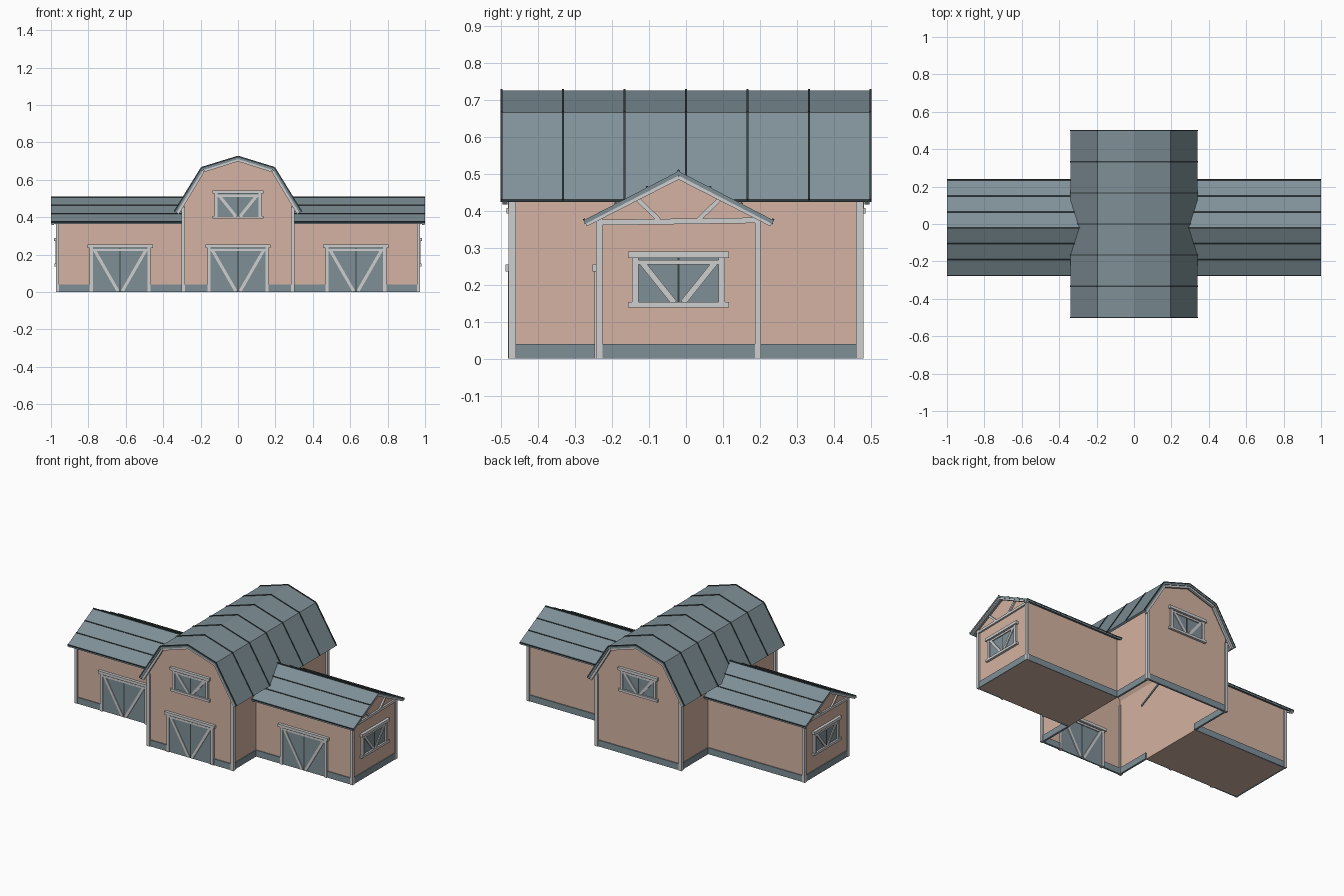
import bpy
from mathutils import Vector, Matrix

if "Cube" in bpy.data.objects:
    bpy.data.objects.remove(bpy.data.objects["Cube"])


def material(name, rgb):
    m = bpy.data.materials.new(name)
    m.use_nodes = True
    m.diffuse_color = (*rgb, 1)
    m.node_tree.nodes["Principled BSDF"].inputs["Base Color"].default_value = (*rgb, 1)
    return m


CLAY = material("clay_pink", (0.66, 0.45, 0.36))
SLATE = material("slate_grey", (0.21, 0.28, 0.31))
SEAM = material("dark_slate", (0.04, 0.055, 0.06))
TRIM = material("pale_trim", (0.62, 0.62, 0.62))


def mesh_object(name, verts, faces, mat):
    me = bpy.data.meshes.new(name)
    me.from_pydata(verts, [], faces)
    me.materials.append(mat)
    ob = bpy.data.objects.new(name, me)
    bpy.context.collection.objects.link(ob)
    return ob


def beam(name, a, b, width, depth, normal, mat):
    """Bar from a to b, its wide face turned towards normal."""
    a, b, n = Vector(a), Vector(b), Vector(normal).normalized()
    d = (b - a).normalized()
    side = n.cross(d)
    m = Matrix((d * (b - a).length, side * width, n * depth)).transposed()
    mid = (a + b) / 2
    corners = [mid + m @ Vector((i - .5, j - .5, k - .5))
               for i in (0, 1) for j in (0, 1) for k in (0, 1)]
    faces = [(0, 1, 3, 2), (4, 6, 7, 5), (0, 4, 5, 1), (2, 3, 7, 6), (0, 2, 6, 4), (1, 5, 7, 3)]
    return mesh_object(name, corners, faces, mat)


def extrude(name, profile, start, end, axis, mat, skip=()):
    """Extrude a closed (across, z) profile along x or y, leaving out skipped sides."""
    def put(u, z, t):
        return (t, u, z) if axis == "x" else (u, t, z)
    n = len(profile)
    verts = [put(u, z, t) for t in (start, end) for u, z in profile]
    faces = [(i, (i + 1) % n, (i + 1) % n + n, i + n) for i in range(n) if i not in skip]
    faces += [tuple(range(n))[::-1], tuple(range(n, 2 * n))]
    ob = mesh_object(name, verts, faces, mat)
    import bmesh
    bm = bmesh.new()
    bm.from_mesh(ob.data)
    bmesh.ops.recalc_face_normals(bm, faces=bm.faces)
    bm.to_mesh(ob.data)
    bm.free()
    return ob


def mirrored(half):
    """Full profile from right-hand points listed from eave to ridge."""
    return half + [(-x, z) for x, z in reversed(half[:-1])]


def opening(name, centre, out, half, low, high, is_door):
    """Braced door or window on a wall; centre is its floor point, out the wall normal."""
    c, out = Vector(centre), Vector(out)
    across = Vector((0, 0, 1)).cross(out)

    def at(u, z, lift):
        return c + across * u + out * lift + Vector((0, 0, z))

    def bar(part, u0, z0, u1, z1, width, depth, mat=TRIM):
        beam(f"{name}_{part}", at(u0, z0, 0), at(u1, z1, 0), width, depth, out, mat)

    mid = (low + high) / 2
    bar("panel", -half, mid, half, mid, high - low, 0.008, SLATE)
    bar("split", 0, low, 0, high, 0.006, 0.010, SEAM)
    bar("lintel", -half - 0.025, high, half + 0.025, high, 0.018, 0.036)
    bar("top_rail", -half, high - 0.02, half, high - 0.02, 0.012, 0.02)
    if not is_door:
        bar("sill", -half - 0.025, low, half + 0.025, low, 0.015, 0.03)
    for s in (-1, 1):
        bar("jamb", s * (half + 0.005), low, s * (half + 0.005), high, 0.017, 0.024)
        bar("brace", s * (half - 0.012), high - 0.02, s * 0.012, low + 0.006, 0.016, 0.018)


# Main barn shell, open underneath
wall_half = [(0.29, 0), (0.29, 0.485), (0.187, 0.65), (0, 0.708)]
wall = mirrored(wall_half)
extrude("main_walls", wall, -0.47, 0.47, "y", CLAY, skip=(len(wall) - 1,))

# Gambrel roof and its raised seams
roof_top = [(0.34, 0.43), (0.195, 0.665), (0, 0.725)]
roof_under = [(0.328, 0.424), (0.188, 0.652), (0, 0.711)]
extrude("main_roof", mirrored(roof_top) + mirrored(roof_under)[::-1], -0.502, 0.502, "y", SLATE)
for s in (-1, 1):
    for (x0, z0), (x1, z1) in zip(roof_top, roof_top[1:]):
        n = Vector((s * (z1 - z0), 0, x0 - x1))
        for k in range(-3, 4):
            y = k * 0.1665
            beam("main_roof_seam", (s * x0, y, z0), (s * x1, y, z1), 0.006, 0.008, n, SEAM)
    # Pale boards under the roof edge at both gables
    for y in (-0.49, 0.49):
        for (x0, z0), (x1, z1) in zip(roof_under, roof_under[1:]):
            beam("main_rake_board", (s * (x0 - 0.006), y, z0 - 0.004),
                 (s * (x1 - 0.003), y, z1 - 0.004), 0.014, 0.014, (0, 1, 0), TRIM)
    # Corner posts
    for y in (-0.47, 0.47):
        beam("main_corner_post", (s * 0.293, y, 0), (s * 0.293, y, 0.455), 0.02, 0.02, (0, 1, 0), TRIM)
    # Plinth on the exposed stretches of wall
    for y0, y1 in ((-0.47, -0.235), (0.195, 0.47)):
        beam("main_side_plinth", (s * 0.29, y0, 0.02), (s * 0.29, y1, 0.02), 0.04, 0.012, (1, 0, 0), SLATE)
    beam("main_front_plinth", (s * 0.16, -0.47, 0.02), (s * 0.29, -0.47, 0.02), 0.04, 0.012, (0, 1, 0), SLATE)
beam("main_back_plinth", (-0.29, 0.47, 0.02), (0.29, 0.47, 0.02), 0.04, 0.012, (0, 1, 0), SLATE)

opening("main_door", (0, -0.47, 0), (0, -1, 0), 0.15, 0.0, 0.245, True)
opening("front_loft_window", (0, -0.47, 0), (0, -1, 0), 0.112, 0.4, 0.535, False)
opening("back_loft_window", (0, 0.47, 0), (0, 1, 0), 0.112, 0.4, 0.535, False)

# Side wings
CY, FRONT, BACK = -0.02, -0.235, 0.195
EAVE, RIDGE, HALF = 0.375, 0.507, 0.255
for s, side in ((1, "left"), (-1, "right")):
    end = s * 0.965
    extrude(f"{side}_wing_walls", [(FRONT, 0), (BACK, 0), (BACK, 0.385), (CY, 0.493), (FRONT, 0.385)],
            s * 0.291, end, "x", CLAY)
    top = [(CY - HALF, EAVE), (CY, RIDGE), (CY + HALF, EAVE)]
    extrude(f"{side}_wing_roof", top + [(y, z - 0.012) for y, z in reversed(top)],
            s * 0.285, s * 1.0, "x", SLATE)
    for t in (-1, 1):
        n = Vector((0, t * (RIDGE - EAVE), HALF))
        for k in (0, 1, 2, 3):
            y, z = CY + t * HALF * k / 3, RIDGE + (EAVE - RIDGE) * k / 3
            beam(f"{side}_wing_roof_seam", (s * 0.29, y, z), (s * 0.999, y, z), 0.006, 0.007, n, SEAM)
        # Gable boards and truss struts
        beam(f"{side}_wing_rake_board", (s * 0.99, CY + t * (HALF - 0.004), EAVE - 0.011),
             (s * 0.99, CY, RIDGE - 0.015), 0.014, 0.014, (1, 0, 0), TRIM)
        beam(f"{side}_wing_strut", (end, CY + t * 0.112, 0.432), (end, CY + t * 0.053, 0.375),
             0.012, 0.02, (1, 0, 0), TRIM)
        y = BACK if t > 0 else FRONT
        beam(f"{side}_wing_corner_post", (end, y, 0), (end, y, 0.382), 0.017, 0.017, (1, 0, 0), TRIM)
    beam(f"{side}_wing_tie_beam", (end, FRONT, 0.368), (end, BACK, 0.374), 0.015, 0.022, (1, 0, 0), TRIM)
    # Wing plinths, broken by the front door
    for x0, x1, y in ((0.296, 0.47, FRONT), (0.79, 0.965, FRONT), (0.296, 0.965, BACK)):
        beam(f"{side}_wing_plinth", (s * x0, y, 0.02), (s * x1, y, 0.02), 0.04, 0.012, (0, 1, 0), SLATE)
    beam(f"{side}_wing_end_plinth", (end, FRONT, 0.02), (end, BACK, 0.02), 0.04, 0.012, (1, 0, 0), SLATE)

    opening(f"{side}_wing_door", (s * 0.63, FRONT, 0), (0, -1, 0), 0.15, 0.0, 0.245, True)
    opening(f"{side}_wing_window", (end, CY, 0), (s, 0, 0), 0.112, 0.145, 0.281, False)
